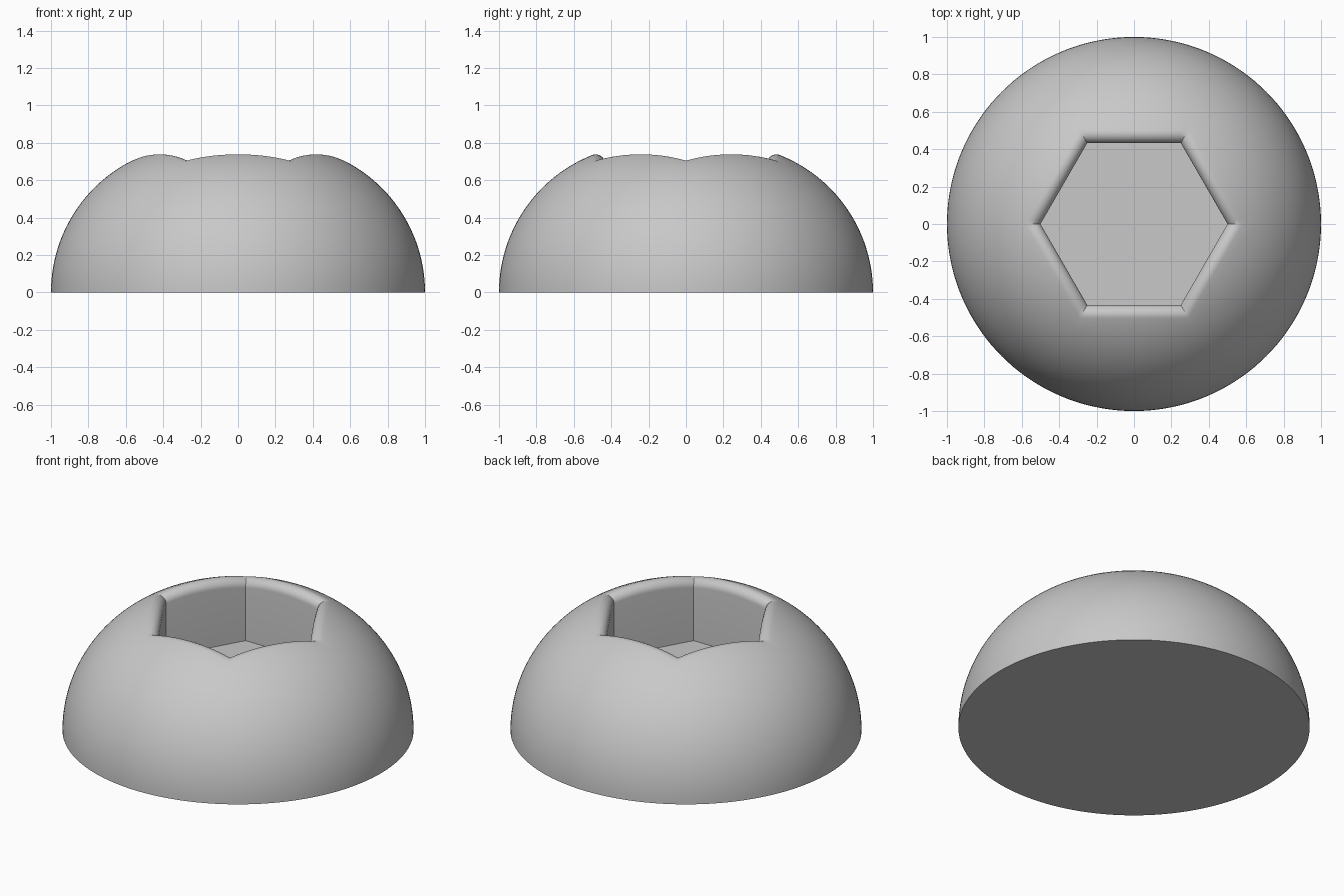
import bpy, bmesh
from math import sin, cos, pi, sqrt, atan2, radians

cube = bpy.data.objects.get("Cube")
if cube:
    bpy.data.objects.remove(cube, do_unlink=True)

# Dome is a quarter arc revolved at a distance from the axis
ARC = 0.79
OFFSET = 1 - ARC
# Hexagonal socket: distance to its flats, floor height and rim rounding
FLAT = 0.5 * cos(pi / 6)
FLOOR = 0.33
ROUND = 0.05
# Mesh density
PER_SIDE, ROUND_STEPS, DOME_STEPS = 24, 10, 28


def arc_height(radius, arc):
    return sqrt(max(arc ** 2 - (radius - OFFSET) ** 2, 0))


def profile(turn):
    """Radius and height pairs from socket floor to base, at an angle off a flat's middle."""
    points = [(FLAT / cos(turn), FLOOR)]
    centre = FLAT + ROUND
    lean = atan2(centre / cos(turn) - OFFSET, arc_height(centre / cos(turn), ARC - ROUND))
    # Rounded rim, rolling from the wall onto the dome
    for i in range(ROUND_STEPS + 1):
        a = i / ROUND_STEPS * (pi / 2 + lean)
        across = centre - ROUND * cos(a)
        radius = across / cos(turn)
        ball = sqrt(centre ** 2 + (across * sin(turn) / cos(turn)) ** 2)
        height = arc_height(ball, ARC - ROUND) + ROUND * sin(a)
        points.append((radius, min(height, arc_height(radius, ARC))))
    # Dome down to the base
    radius, height = points[-1]
    start = atan2(height, radius - OFFSET)
    for i in range(1, DOME_STEPS + 1):
        a = start * (1 - i / DOME_STEPS)
        points.append((OFFSET + ARC * cos(a), ARC * sin(a)))
    return points


# Sweep the profile around the axis
bm = bmesh.new()
columns = []
for k in range(6 * PER_SIDE):
    angle = k * radians(60) / PER_SIDE
    turn = (k % PER_SIDE) * radians(60) / PER_SIDE - radians(30)
    columns.append([bm.verts.new((r * cos(angle), r * sin(angle), z))
                    for r, z in profile(turn)])
for k, column in enumerate(columns):
    after = columns[(k + 1) % len(columns)]
    for i in range(len(column) - 1):
        bm.faces.new((column[i], column[i + 1], after[i + 1], after[i]))

# Socket floor and flat underside
bm.faces.new([c[0] for c in columns])
bm.faces.new([c[-1] for c in reversed(columns)])
bmesh.ops.recalc_face_normals(bm, faces=bm.faces)

mesh = bpy.data.meshes.new("button_head")
bm.to_mesh(mesh)
bm.free()
head = bpy.data.objects.new("button_head", mesh)
bpy.context.collection.objects.link(head)

# Plain grey metal
grey = bpy.data.materials.new("plain_grey")
grey.use_nodes = True
colour = (0.58, 0.58, 0.58, 1)
grey.diffuse_color = colour
grey.node_tree.nodes["Principled BSDF"].inputs["Base Color"].default_value = colour
mesh.materials.append(grey)

bpy.ops.object.select_all(action="DESELECT")
head.select_set(True)
bpy.context.view_layer.objects.active = head
bpy.ops.object.shade_smooth_by_angle(angle=radians(30))
